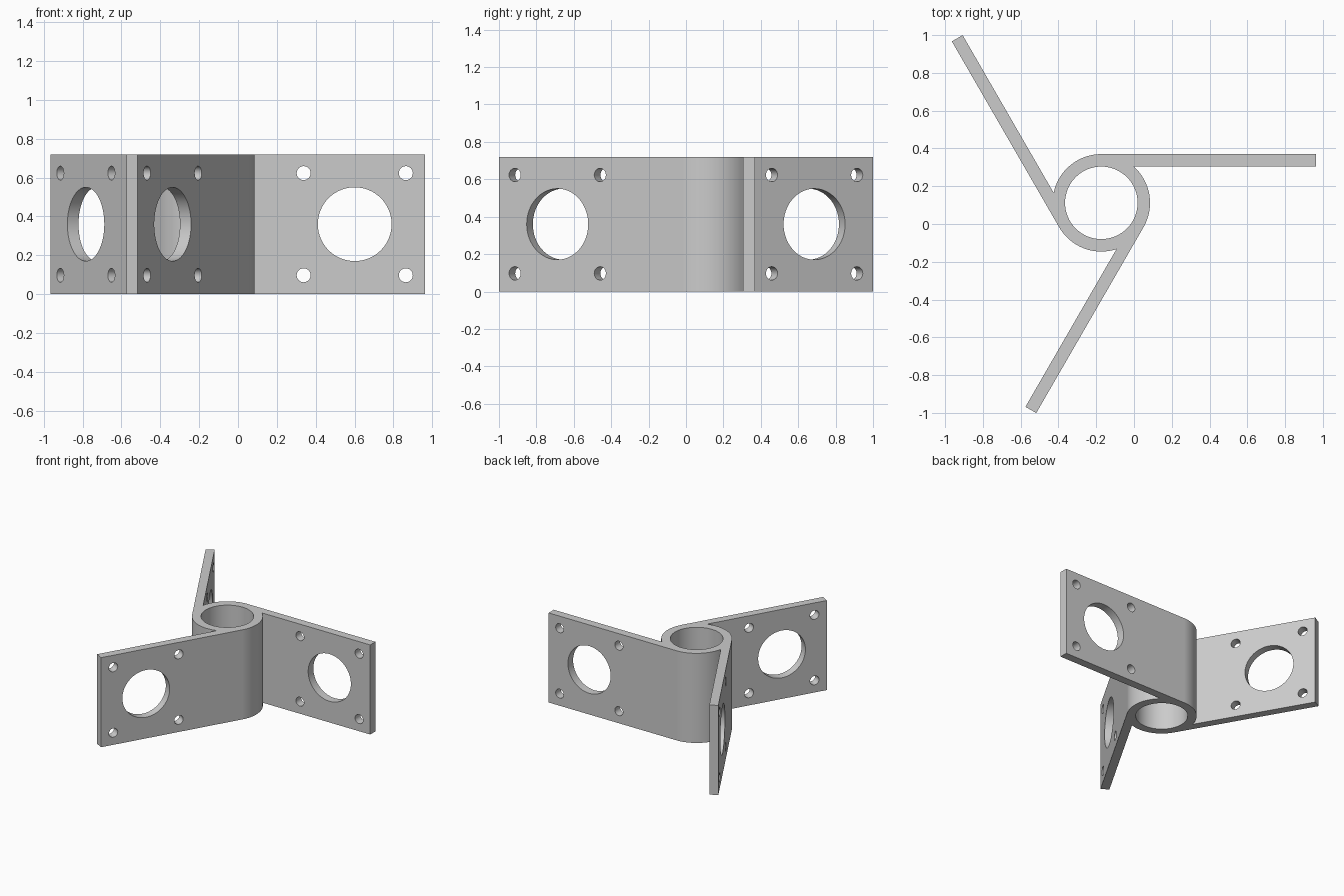
import bpy
import bmesh
from math import asin, cos, sin, pi, radians
from mathutils import Matrix, Vector

cube = bpy.data.objects.get("Cube")
if cube:
    bpy.data.objects.remove(cube, do_unlink=True)

HEIGHT = 0.72
OUTER, BORE = 0.258, 0.192      # tube radii
REACH = 1.136                   # tube axis to plate end
HOLE_X = 0.774                  # tube axis to large hole
BOLT = 0.263                    # bolt hole offset from large hole
AXIS = Vector((-0.173, 0.112, 0))
THIRD = 2 * pi / 3
ARC_STEPS = 16

steel = bpy.data.materials.new("light grey")
steel.use_nodes = True
grey = (0.6, 0.6, 0.6, 1)
steel.diffuse_color = grey
steel.node_tree.nodes["Principled BSDF"].inputs["Base Color"].default_value = grey


def make_object(name, bm):
    bmesh.ops.recalc_face_normals(bm, faces=bm.faces)
    mesh = bpy.data.meshes.new(name)
    bm.to_mesh(mesh)
    bm.free()
    mesh.materials.append(steel)
    obj = bpy.data.objects.new(name, mesh)
    obj.location = AXIS
    bpy.context.collection.objects.link(obj)
    return obj


# Outline: three plates, each tangent to the round hub
meet = asin(BORE / OUTER)
outline = []
for i in range(3):
    section = [(OUTER * cos(meet), BORE), (REACH, BORE), (REACH, OUTER)]
    for s in range(ARC_STEPS):
        a = pi / 2 + (meet + THIRD - pi / 2) * s / ARC_STEPS
        section.append((OUTER * cos(a), OUTER * sin(a)))
    turn = Matrix.Rotation(THIRD * i, 3, "Z")
    outline += [turn @ Vector((x, y, 0)) for x, y in section]

bm = bmesh.new()
base = bm.faces.new([bm.verts.new(p) for p in outline])
lifted = bmesh.ops.extrude_face_region(bm, geom=[base])["geom"]
bmesh.ops.translate(bm, vec=(0, 0, HEIGHT),
                    verts=[v for v in lifted if isinstance(v, bmesh.types.BMVert)])
bracket = make_object("three_way_bracket", bm)

# Cutters: tube bore, then a large hole and four bolt holes per plate
cut = bmesh.new()


def drill(radius, depth, sides, matrix):
    bmesh.ops.create_cone(cut, cap_ends=True, segments=sides, radius1=radius,
                          radius2=radius, depth=depth, matrix=matrix)


drill(BORE, HEIGHT * 2, 64, Matrix.Translation((0, 0, HEIGHT / 2)))
for i in range(3):
    turn = Matrix.Rotation(THIRD * i, 4, "Z")
    holes = [(0, 0, 0.19, 64)]
    holes += [(dx, dz, 0.036, 24) for dx in (-BOLT, BOLT) for dz in (-BOLT, BOLT)]
    for dx, dz, radius, sides in holes:
        spot = Vector((HOLE_X + dx, (OUTER + BORE) / 2, HEIGHT / 2 + dz))
        drill(radius, 0.14, sides,
              turn @ Matrix.Translation(spot) @ Matrix.Rotation(pi / 2, 4, "X"))
cutter = make_object("hole_cutter", cut)
cutter.hide_render = True

bpy.ops.object.select_all(action="DESELECT")
bracket.select_set(True)
bpy.context.view_layer.objects.active = bracket
boolean = bracket.modifiers.new("holes", "BOOLEAN")
boolean.operation = "DIFFERENCE"
boolean.solver = "EXACT"
boolean.object = cutter
bpy.ops.object.modifier_apply(modifier="holes")
bpy.data.objects.remove(cutter, do_unlink=True)

# Smooth curved walls, crisp edges, flat plates
bpy.ops.object.shade_smooth_by_angle(angle=radians(30))
weighted = bracket.modifiers.new("flat_plates", "WEIGHTED_NORMAL")
weighted.keep_sharp = True
